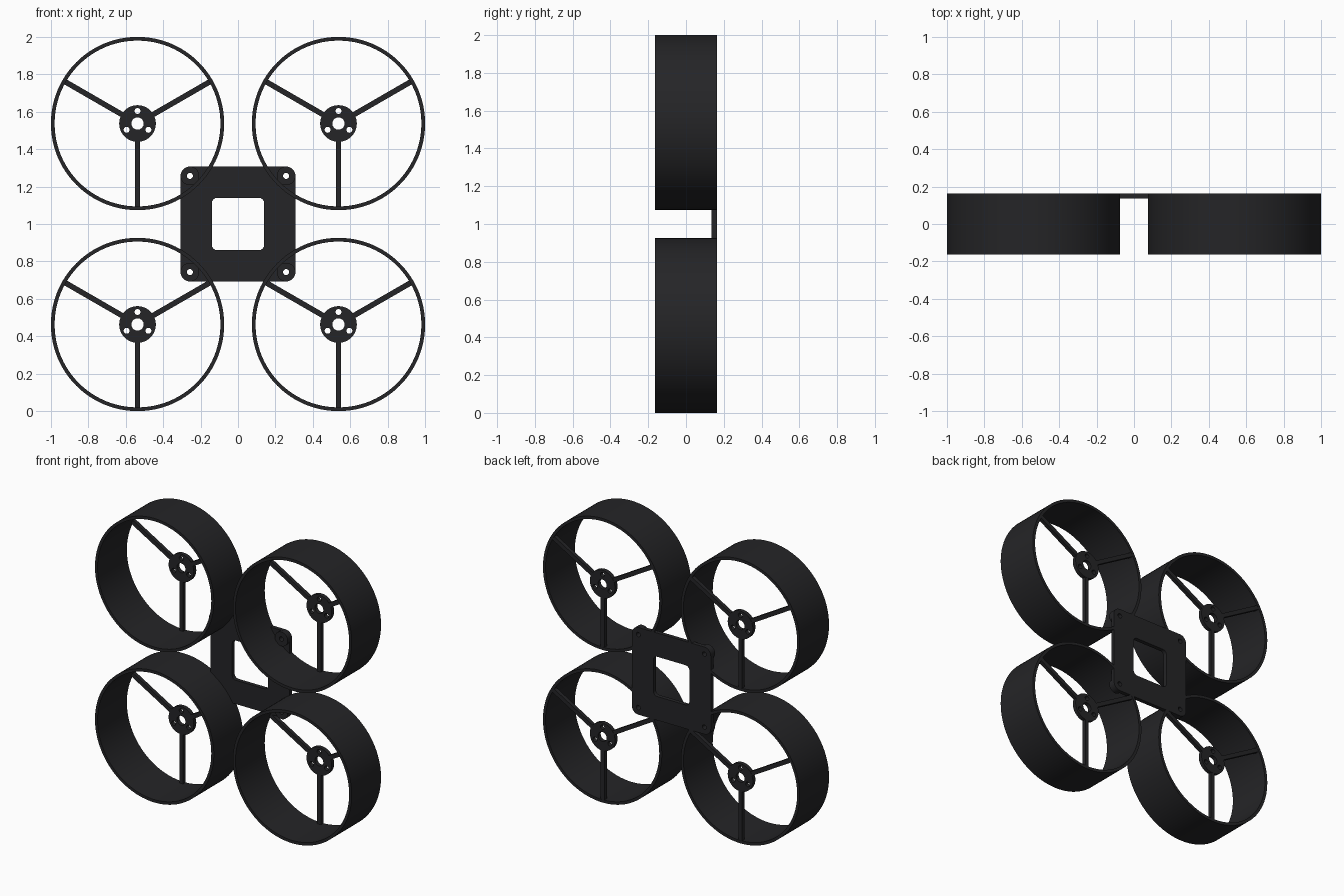
import bpy
from math import sin, cos, pi, radians

if "Cube" in bpy.data.objects:
    bpy.data.objects.remove(bpy.data.objects["Cube"])

mat = bpy.data.materials.new("dark_carbon")
mat.diffuse_color = (0.018, 0.018, 0.02, 1)
mat.use_nodes = True
mat.node_tree.nodes["Principled BSDF"].inputs["Base Color"].default_value = mat.diffuse_color

BACK, FRONT, PLATE = 0.163, -0.163, 0.135
C, R = 0.537, 0.463


def circle(cx, cz, r, n=32):
    return [(cx + r * cos(2 * pi * i / n), cz + r * sin(2 * pi * i / n)) for i in range(n)]


def rounded_square(h, r, n=8):
    pts = []
    for k, (sx, sz) in enumerate([(1, 1), (-1, 1), (-1, -1), (1, -1)]):
        for i in range(n + 1):
            a = pi / 2 * (k + i / n)
            pts.append((sx * (h - r) + r * cos(a), sz * (h - r) + r * sin(a)))
    return pts


def bar(angle, r0, r1, w):
    c, s = cos(angle), sin(angle)
    return [(r * c - t * s, r * s + t * c)
            for r, t in ((r0, -w), (r1, -w), (r1, w), (r0, w))]


def slab(name, loops, y0, y1, x=0, z=1):
    """Extrude outline loops (inner loops become holes) from y0 to y1."""
    cu = bpy.data.curves.new(name + "_profile", 'CURVE')
    cu.dimensions = '2D'
    cu.fill_mode = 'BOTH'
    cu.extrude = (y1 - y0) / 2
    for pts in loops:
        sp = cu.splines.new('POLY')
        sp.points.add(len(pts) - 1)
        for p, (px, pz) in zip(sp.points, pts):
            p.co = (px, pz, 0, 1)
        sp.use_cyclic_u = True
    tmp = bpy.data.objects.new(name + "_tmp", cu)
    bpy.context.collection.objects.link(tmp)
    dg = bpy.context.evaluated_depsgraph_get()
    me = bpy.data.meshes.new_from_object(tmp.evaluated_get(dg))
    bpy.data.objects.remove(tmp)
    ob = bpy.data.objects.new(name, me)
    bpy.context.collection.objects.link(ob)
    ob.rotation_euler = (pi / 2, 0, 0)
    ob.location = (x, (y0 + y1) / 2, z)
    me.materials.clear()
    me.materials.append(mat)
    bpy.ops.object.select_all(action='DESELECT')
    ob.select_set(True)
    bpy.context.view_layer.objects.active = ob
    bpy.ops.object.shade_smooth_by_angle(angle=radians(30))
    return ob


# four ducts with motor mounts and spokes
spokes = [radians(a) for a in (30, 150, 270)]
for sx, xn in ((-1, "left"), (1, "right")):
    for sz, zn in ((-1, "lower"), (1, "upper")):
        x, z, tag = sx * C, 1 + sz * C, f"{zn}_{xn}"
        slab("duct_" + tag, [circle(0, 0, R, 96), circle(0, 0, R - 0.02, 96)], FRONT, BACK, x, z)
        holes = [circle(0.067 * cos(a + pi), 0.067 * sin(a + pi), 0.016, 20) for a in spokes]
        slab("motor_mount_" + tag,
             [circle(0, 0, 0.098, 48), circle(0, 0, 0.033)] + holes, PLATE, BACK, x, z)
        for i, a in enumerate(spokes):
            slab(f"spoke_{tag}_{i}", [bar(a, 0.094, R - 0.01, 0.0145)], PLATE, BACK - 0.001, x, z)
        # raised boss around each plate screw hole
        slab("screw_boss_" + tag, [circle(0, 0, 0.05), circle(0, 0, 0.016)],
             0.115, PLATE + 0.001, sx * 0.257, 1 + sz * 0.257)

# centre plate with window and screw holes
corner_holes = [circle(sx * 0.257, sz * 0.257, 0.016) for sx in (-1, 1) for sz in (-1, 1)]
slab("centre_plate", [rounded_square(0.307, 0.05), rounded_square(0.14, 0.03)] + corner_holes,
     PLATE, BACK)
